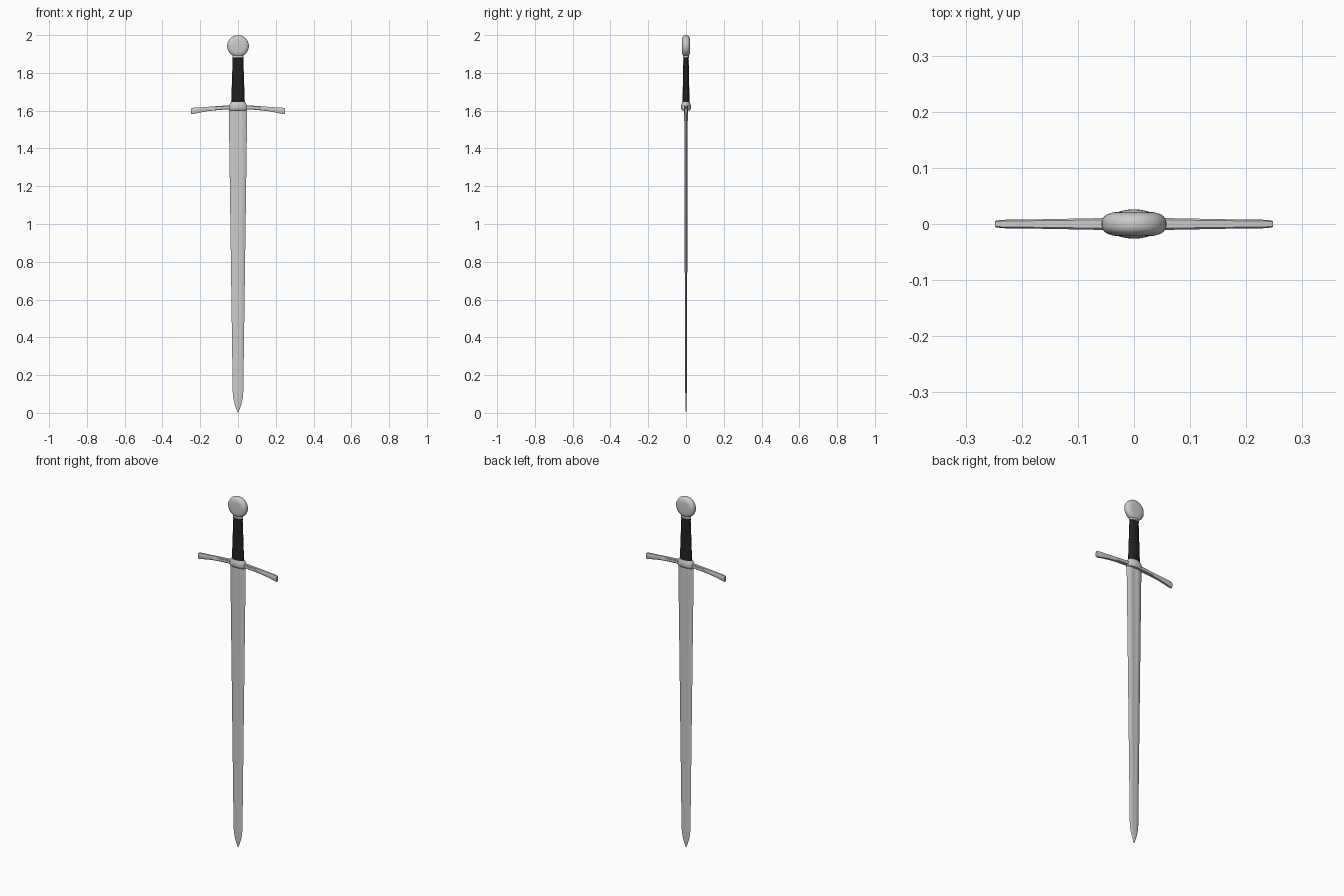
import bpy, bmesh
from math import sin, cos, pi
from mathutils import Vector

if "Cube" in bpy.data.objects:
    bpy.data.objects.remove(bpy.data.objects["Cube"])


def loft(name, rings, angle=35, color=None):
    """Skin a list of closed rings, cap both ends, shade smooth by angle."""
    bm = bmesh.new()
    loops = [[bm.verts.new(p) for p in ring] for ring in rings]
    n = len(loops[0])
    for a, b in zip(loops, loops[1:]):
        for i in range(n):
            j = (i + 1) % n
            bm.faces.new((a[i], a[j], b[j], b[i]))
    bm.faces.new(loops[0][::-1])
    bm.faces.new(loops[-1])
    bmesh.ops.remove_doubles(bm, verts=bm.verts, dist=1e-6)
    bmesh.ops.recalc_face_normals(bm, faces=bm.faces)
    me = bpy.data.meshes.new(name)
    bm.to_mesh(me)
    bm.free()
    ob = bpy.data.objects.new(name, me)
    bpy.context.collection.objects.link(ob)
    if color:
        mat = bpy.data.materials.new(name + "_colour")
        mat.diffuse_color = color
        mat.use_nodes = True
        mat.node_tree.nodes["Principled BSDF"].inputs["Base Color"].default_value = mat.diffuse_color
        me.materials.append(mat)
    bpy.ops.object.select_all(action='DESELECT')
    ob.select_set(True)
    bpy.context.view_layer.objects.active = ob
    bpy.ops.object.shade_smooth_by_angle(angle=angle * pi / 180)
    return ob


def ellipse(rx, ry, z, n=32):
    return [(rx * cos(2 * pi * i / n), ry * sin(2 * pi * i / n), z) for i in range(n)]


# Blade: flattened section with a shallow fuller and bevelled edges
def blade_ring(z, w, t, fuller):
    half = [(1, 0), (0.62, 0.85), (0.42, 1), (0.25, 1 - fuller * 0.6), (0, 1 - fuller),
            (-0.25, 1 - fuller * 0.6), (-0.42, 1), (-0.62, 0.85)]
    sec = half + [(-x, -y) for x, y in half]
    return [(x * w, y * t, z) for x, y in sec]


blade = [(0.0, 0.001, 0.0008, 0), (0.02, 0.009, 0.0025, 0), (0.05, 0.019, 0.0033, 0),
         (0.08, 0.0255, 0.0038, 0), (0.11, 0.028, 0.004, 0), (0.4, 0.032, 0.0055, 0.05),
         (0.8, 0.0375, 0.0068, 0.15), (1.2, 0.043, 0.0082, 0.2), (1.62, 0.049, 0.0095, 0.2)]
loft("blade", [blade_ring(*b) for b in blade], 40)


# Crossguard arms: chamfered bar that droops and flares at the tips
def bar_ring(x, zc, hy, hz):
    c = 0.3
    sec = [(1, 1 - c), (1 - c, 1), (c - 1, 1), (-1, 1 - c),
           (-1, c - 1), (c - 1, -1), (1 - c, -1), (1, c - 1)]
    return [(x, a * hy, zc + b * hz) for a, b in sec]


arm = [(0.0, 1.618, 0.012, 0.011), (0.06, 1.617, 0.0105, 0.0105), (0.11, 1.6135, 0.0095, 0.0105),
       (0.16, 1.609, 0.0085, 0.0115), (0.2, 1.604, 0.008, 0.0135), (0.235, 1.599, 0.0075, 0.0165),
       (0.248, 1.597, 0.0055, 0.0155)]
both = [(-x, z, a, b) for x, z, a, b in arm[:0:-1]] + arm
loft("crossguard", [bar_ring(*s) for s in both])

# Swollen block at the middle of the guard
block = [(0.046, 0.020, 1.602), (0.050, 0.0245, 1.607), (0.050, 0.026, 1.617),
         (0.047, 0.0255, 1.628), (0.043, 0.023, 1.638), (0.038, 0.020, 1.645)]
loft("guard_block", [ellipse(*b) for b in block])

# Grip: tapering oval core with a wound wrap
rings = []
turns, per = 26, 4
for k in range(turns * per + 1):
    f = k / (turns * per)
    r = 0.0009 * (abs(sin(pi * k / per)) - 0.5)
    rings.append(ellipse(0.036 - 0.008 * f + r, 0.0185 - 0.0045 * f + r, 1.642 + 0.238 * f, 24))
loft("grip_wrap", rings, 60, (0.015, 0.015, 0.015, 1))

# Collar between grip and pommel
collar = [(0.027, 0.013, 1.877), (0.030, 0.016, 1.881), (0.030, 0.016, 1.888),
          (0.027, 0.014, 1.895), (0.026, 0.013, 1.905)]
loft("pommel_collar", [ellipse(*c) for c in collar])

# Pommel: rounded wheel turned about the y axis
side = [(0.030, 0.0215), (0.038, 0.0205), (0.046, 0.0180), (0.052, 0.0145),
        (0.056, 0.0095), (0.0575, 0.004)]
profile = side + [(r, -y) for r, y in side[::-1]]
n = 40
loft("pommel", [[(r * cos(2 * pi * i / n), y, 1.9425 + r * sin(2 * pi * i / n)) for i in range(n)]
                for r, y in profile])
